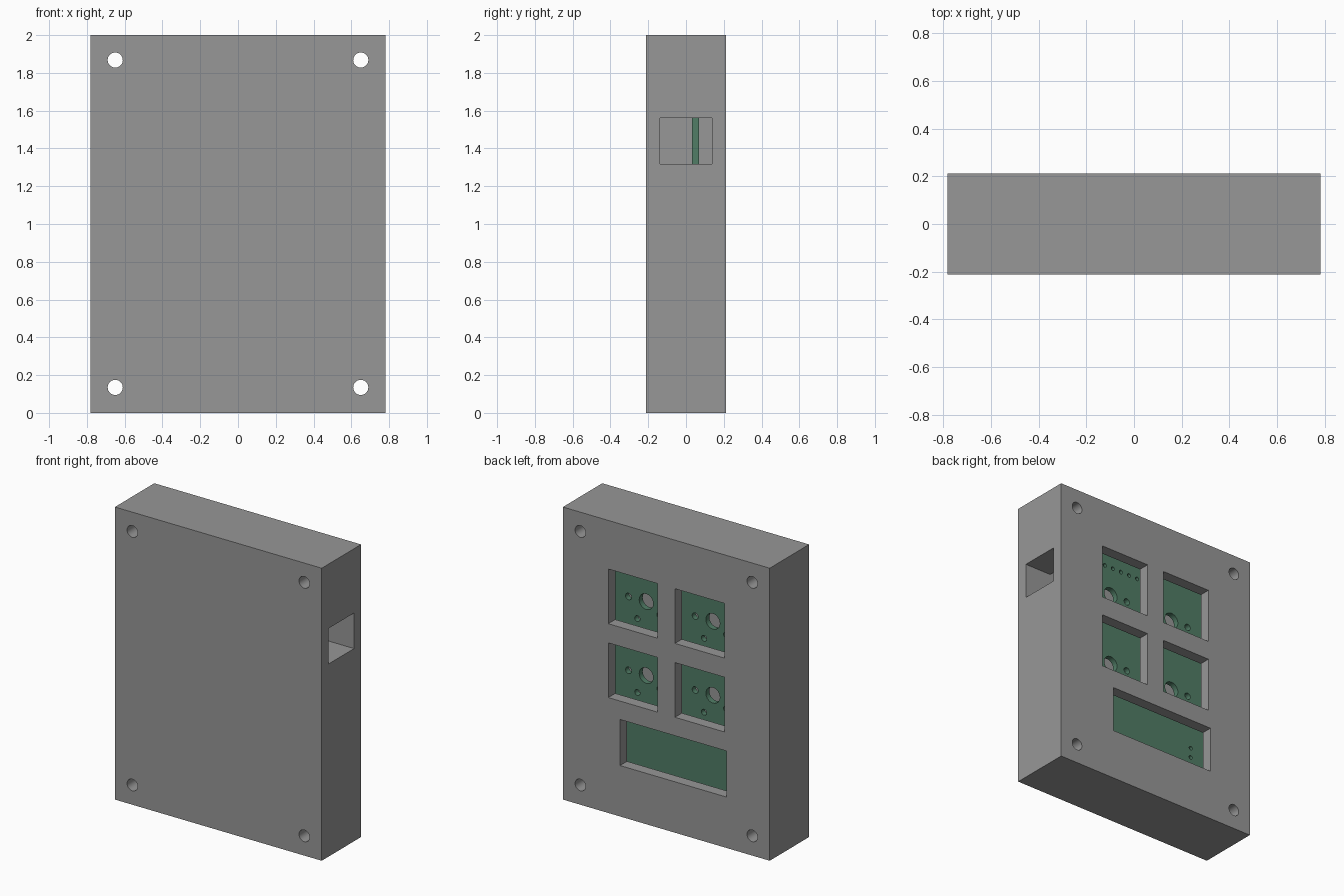
import bpy, bmesh, math
from mathutils import Matrix

if "Cube" in bpy.data.objects:
    bpy.data.objects.remove(bpy.data.objects["Cube"])

W, D, H = 0.782, 0.2125, 2.0      # half width, half depth, height
SEAM = 0.137                      # where the back cover meets the tray
P = 0.0669                        # pin pitch


def material(name, rgb):
    m = bpy.data.materials.new(name)
    m.diffuse_color = (*rgb, 1)
    m.use_nodes = True
    m.node_tree.nodes["Principled BSDF"].inputs["Base Color"].default_value = m.diffuse_color
    return m


GREY = material("case grey", (0.31, 0.31, 0.31))
GREEN = material("board green", (0.082, 0.205, 0.133))


def add_box(bm, x0, x1, y0, y1, z0, z1):
    m = Matrix.Translation(((x0 + x1) / 2, (y0 + y1) / 2, (z0 + z1) / 2))
    m = m @ Matrix.Diagonal((x1 - x0, y1 - y0, z1 - z0, 1))
    bmesh.ops.create_cube(bm, size=1, matrix=m)


def add_hole(bm, x, z, r, segments=32):
    m = Matrix.Translation((x, 0, z)) @ Matrix.Rotation(math.pi / 2, 4, 'X')
    bmesh.ops.create_cone(bm, cap_ends=True, segments=segments, radius1=r,
                          radius2=r, depth=1, matrix=m)


def make(name, mat, boxes=(), holes=()):
    bm = bmesh.new()
    for b in boxes:
        add_box(bm, *b)
    for h in holes:
        add_hole(bm, *h)
    me = bpy.data.meshes.new(name)
    bm.to_mesh(me)
    bm.free()
    me.materials.append(mat)
    ob = bpy.data.objects.new(name, me)
    bpy.context.collection.objects.link(ob)
    return ob


def cut(ob, cutters):
    for c in cutters:
        mod = ob.modifiers.new(c.name, 'BOOLEAN')
        mod.operation, mod.solver, mod.object = 'DIFFERENCE', 'EXACT', c
        c.hide_render = True
        c.hide_set(True)
    # bake the cuts, then smooth only the round walls
    dg = bpy.context.evaluated_depsgraph_get()
    me = bpy.data.meshes.new_from_object(ob.evaluated_get(dg))
    ob.modifiers.clear()
    ob.data = me
    bpy.ops.object.select_all(action='DESELECT')
    ob.select_set(True)
    bpy.context.view_layer.objects.active = ob
    bpy.ops.object.shade_smooth_by_angle(angle=math.radians(30))


# Corner screw holes, shared by tray and cover
screws = make("screw_cutter", GREY,
              holes=[(x, z, 0.04) for x in (-0.65, 0.65) for z in (0.135, 1.868)])

# Tray: front wall, thick side walls, cable opening on the right
tray = make("case_tray", GREY, [(-W, W, -D, SEAM, 0, H)])
cavity = make("cavity_cutter", GREY, [(-0.58, 0.58, -SEAM, 0.5, 0.2, 1.8)])
port = make("cable_port_cutter", GREY, [(0.5, 1, -SEAM, 0.5, 1.317, 1.56)])
cut(tray, [cavity, port, screws])

# Back cover with four key windows and a display window
cover = make("back_cover", GREY, [(-W, W, SEAM, D, 0, H)])
keys = [(x, z) for x in (-0.252, 0.252) for z in (0.976, 1.481)]
k = 0.187
windows = make("window_cutter", GREY,
               [(x - k, x + k, 0, 1, z - k, z + k) for x, z in keys]
               + [(-0.456, 0.35, 0, 1, 0.348, 0.663)])
cut(cover, [windows, screws])

# Circuit board: switch footprints, controller header rows, display header
board = make("circuit_board", GREEN, [(-0.578, 0.578, 0.032, 0.07, 0.202, 1.798)])
drills = []
for x, z in keys:
    z -= 0.041
    drills += [(x, z, 0.053), (x - 2 * P, z, 0.0225), (x + 2 * P, z, 0.0225),
               (x + P, z - 2 * P, 0.02), (x - 1.5 * P, z - P, 0.02)]
drills += [(0.033 + i * P, z, 0.0135, 16) for i in range(7) for z in (1.64, 1.237)]
drills += [(-0.412, 0.563 - i * P, 0.0135, 16) for i in range(4)]
cut(board, [make("drill_cutter", GREEN, holes=drills)])
